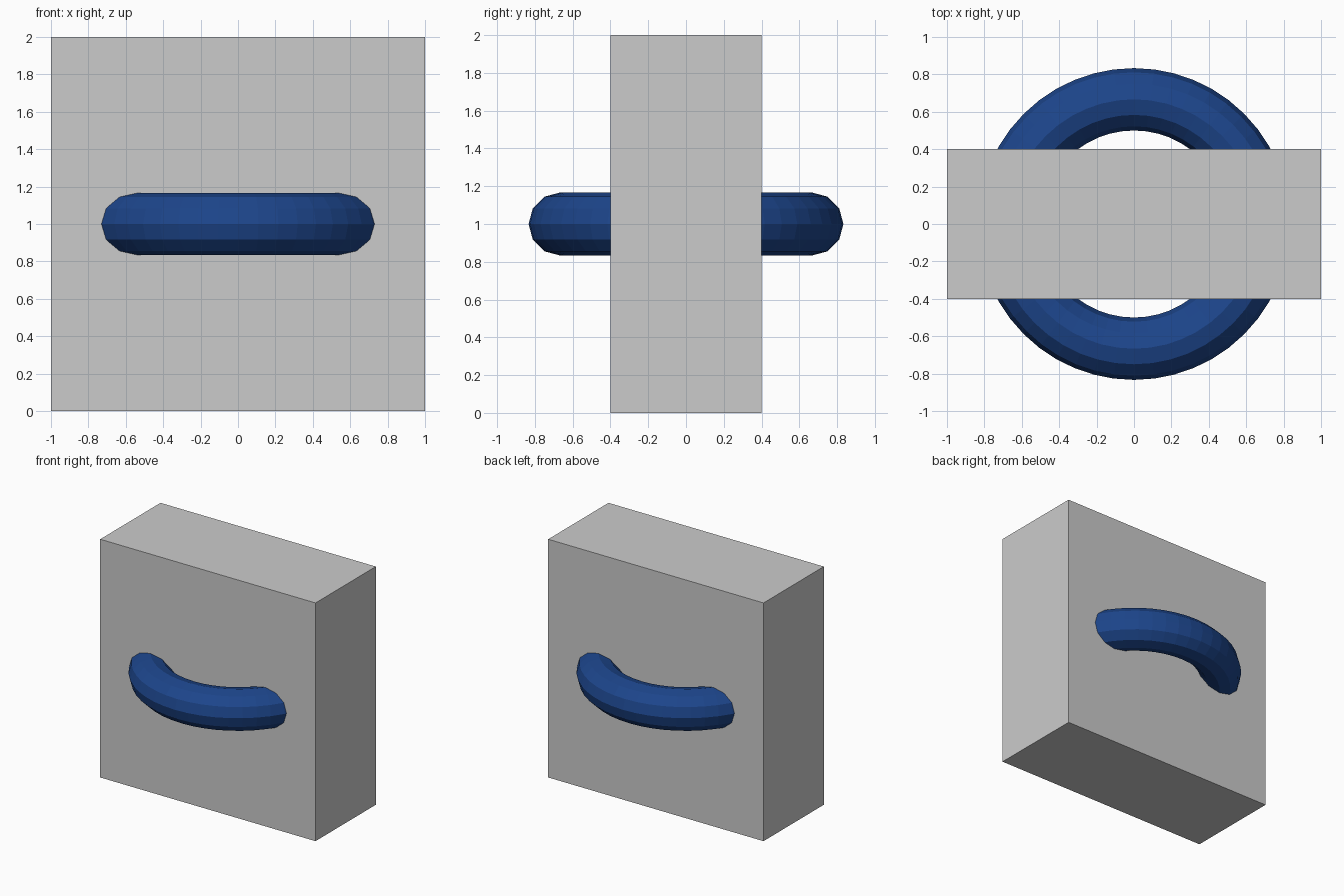
import bpy

if "Cube" in bpy.data.objects:
    bpy.data.objects.remove(bpy.data.objects["Cube"])

# Upright slab
bpy.ops.mesh.primitive_cube_add(size=2, location=(0, 0, 1))
slab = bpy.context.object
slab.name = "slab"
slab.scale = (1, 0.4, 1)
bpy.ops.object.transform_apply(location=False, rotation=False, scale=True)

# Horizontal ring passing through the slab
bpy.ops.mesh.primitive_torus_add(
    major_radius=0.6667, minor_radius=0.1667,
    major_segments=48, minor_segments=12, location=(0, 0, 1))
ring = bpy.context.object
ring.name = "ring"
bpy.ops.object.shade_flat()

# Dark blue ring colour
blue = bpy.data.materials.new("dark_blue")
blue.diffuse_color = (0.012, 0.06, 0.26, 1)
blue.use_nodes = True
blue.node_tree.nodes["Principled BSDF"].inputs["Base Color"].default_value = blue.diffuse_color
ring.data.materials.append(blue)
